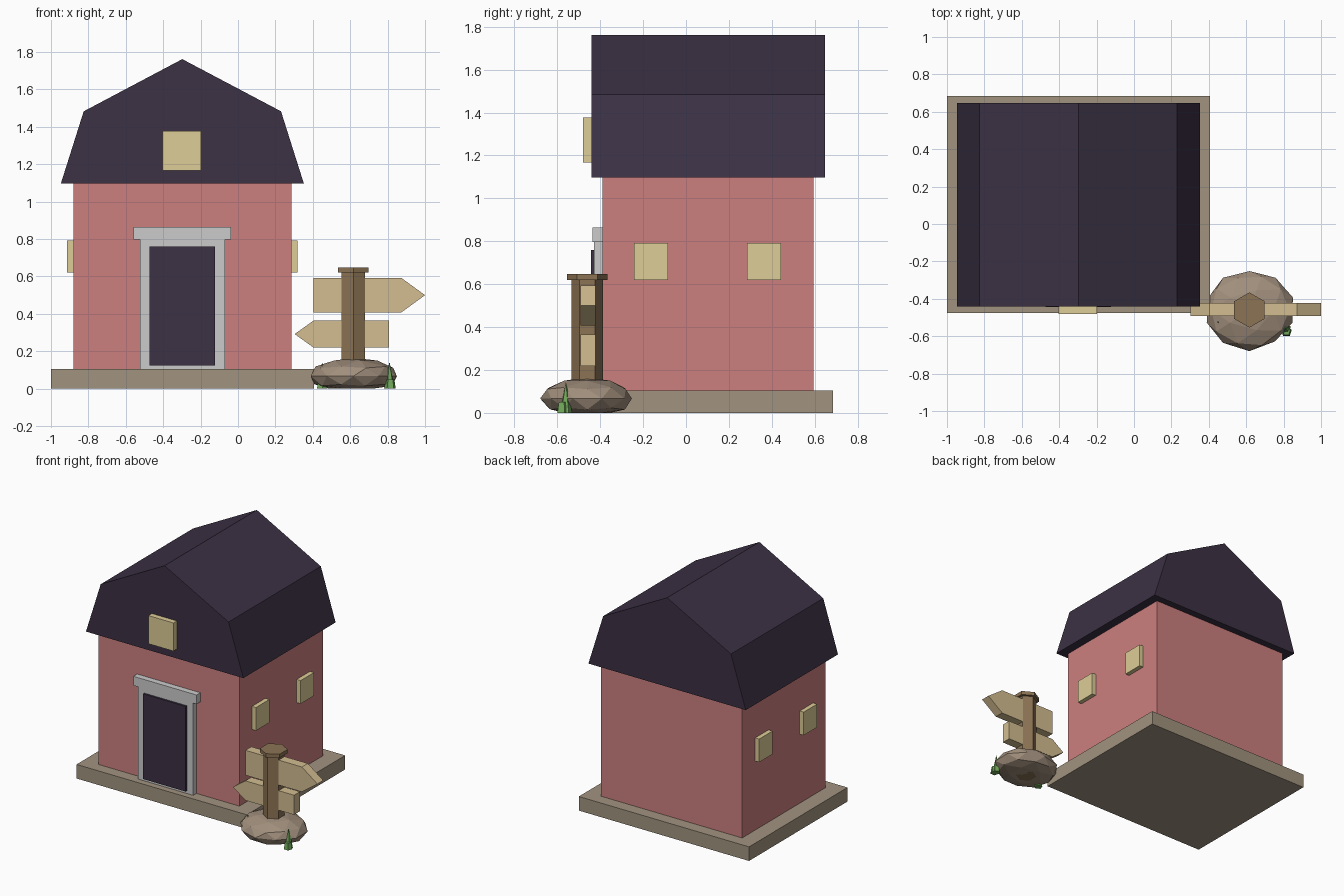
import bpy, bmesh, random
from math import radians

if "Cube" in bpy.data.objects:
    bpy.data.objects.remove(bpy.data.objects["Cube"])

random.seed(4)


def material(name, r, g, b):
    m = bpy.data.materials.new(name)
    m.diffuse_color = ((r / 255) ** 2.2, (g / 255) ** 2.2, (b / 255) ** 2.2, 1)
    m.use_nodes = True
    m.node_tree.nodes["Principled BSDF"].inputs["Base Color"].default_value = m.diffuse_color
    return m


STONE = material("foundation_stone", 160, 146, 126)
WALL = material("red_wall", 203, 126, 126)
DARK = material("dark_roof", 62, 52, 70)
PANE = material("window_yellow", 221, 204, 150)
WOOD = material("post_wood", 139, 115, 85)
BOARD = material("sign_wood", 210, 188, 144)
ROCK = material("rock", 160, 142, 124)
GREEN = material("grass", 112, 165, 90)


def finish(bm, name, mat):
    bmesh.ops.recalc_face_normals(bm, faces=bm.faces)
    mesh = bpy.data.meshes.new(name)
    bm.to_mesh(mesh)
    bm.free()
    ob = bpy.data.objects.new(name, mesh)
    bpy.context.collection.objects.link(ob)
    if mat:
        mesh.materials.append(mat)
    return ob


def prism(name, profile, y0, y1, mat=None):
    """Extrude an x-z profile from y0 to y1."""
    bm = bmesh.new()
    face = bm.faces.new([bm.verts.new((x, y0, z)) for x, z in profile])
    ext = bmesh.ops.extrude_face_region(bm, geom=[face])["geom"]
    for v in ext:
        if isinstance(v, bmesh.types.BMVert):
            v.co.y = y1
    return finish(bm, name, mat)


def box(name, x0, x1, y0, y1, z0, z1, mat=None):
    return prism(name, [(x0, z0), (x1, z0), (x1, z1), (x0, z1)], y0, y1, mat)


def cone(name, x, y, z0, z1, r0, r1, sides, mat, turn=30):
    bpy.ops.mesh.primitive_cone_add(vertices=sides, radius1=r0, radius2=r1, depth=z1 - z0,
                                    location=(x, y, (z0 + z1) / 2))
    ob = bpy.context.object
    ob.name = name
    ob.rotation_euler.z = radians(turn)
    ob.data.materials.append(mat)
    return ob


# House body
box("foundation", -1.0, 0.405, -0.475, 0.685, 0, 0.105, STONE)
box("walls", -0.88, 0.285, -0.39, 0.595, 0.105, 1.12, WALL)
prism("gambrel_roof", [(-0.947, 1.097), (0.352, 1.097), (0.23, 1.483), (-0.298, 1.762), (-0.825, 1.483)],
      -0.44, 0.648, DARK)

# Door and its stone frame
box("door_frame", -0.525, -0.07, -0.428, -0.38, 0.105, 0.80)
box("door_lintel", -0.56, -0.037, -0.435, -0.38, 0.797, 0.865)
box("door", -0.473, -0.123, -0.443, -0.39, 0.125, 0.76, DARK)

# Windows on the gable and both sides
box("gable_window", -0.403, -0.197, -0.48, -0.42, 1.167, 1.377, PANE)
for side, x0, x1 in (("left", -0.913, -0.86), ("right", 0.265, 0.318)):
    for i, y in enumerate((-0.163, 0.363)):
        box(f"{side}_window_{i + 1}", x0, x1, y - 0.079, y + 0.079, 0.62, 0.793, PANE)

# Signpost
PX, PY = 0.617, -0.46
cone("sign_post", PX, PY, 0.0, 0.625, 0.073, 0.073, 6, WOOD, 0)
cone("post_cap", PX, PY, 0.62, 0.648, 0.094, 0.094, 6, WOOD, 0)
for name, tail, neck, tip, z, h in (("upper_sign", 0.405, 0.872, 1.0, 0.5, 0.093),
                                    ("lower_sign", 0.807, 0.405, 0.303, 0.292, 0.073)):
    prism(name, [(tail, z - h), (neck, z - h), (tip, z), (neck, z + h), (tail, z + h)],
          -0.492, -0.422, BOARD)

# Faceted rock, flattened on the ground
bm = bmesh.new()
bmesh.ops.create_icosphere(bm, subdivisions=2, radius=1)
for v in bm.verts:
    k = random.uniform(0.97, 1.04)
    v.co.x = PX + v.co.x * 0.237 * k
    v.co.y = PY + v.co.y * 0.213 * k
    v.co.z = max(0, 0.067 + v.co.z * 0.098)
bmesh.ops.remove_doubles(bm, verts=bm.verts, dist=0.001)
finish(bm, "rock_base", ROCK)

# Grass tufts around the rock
for i, (x, y, top) in enumerate(((0.815, -0.575, 0.05), (0.45, -0.525, 0.14), (0.81, -0.56, 0.145))):
    cone(f"grass_tuft_{i + 1}", x, y, 0, top, 0.03, 0.022 if i == 0 else 0, 5, GREEN, 40 * i)
